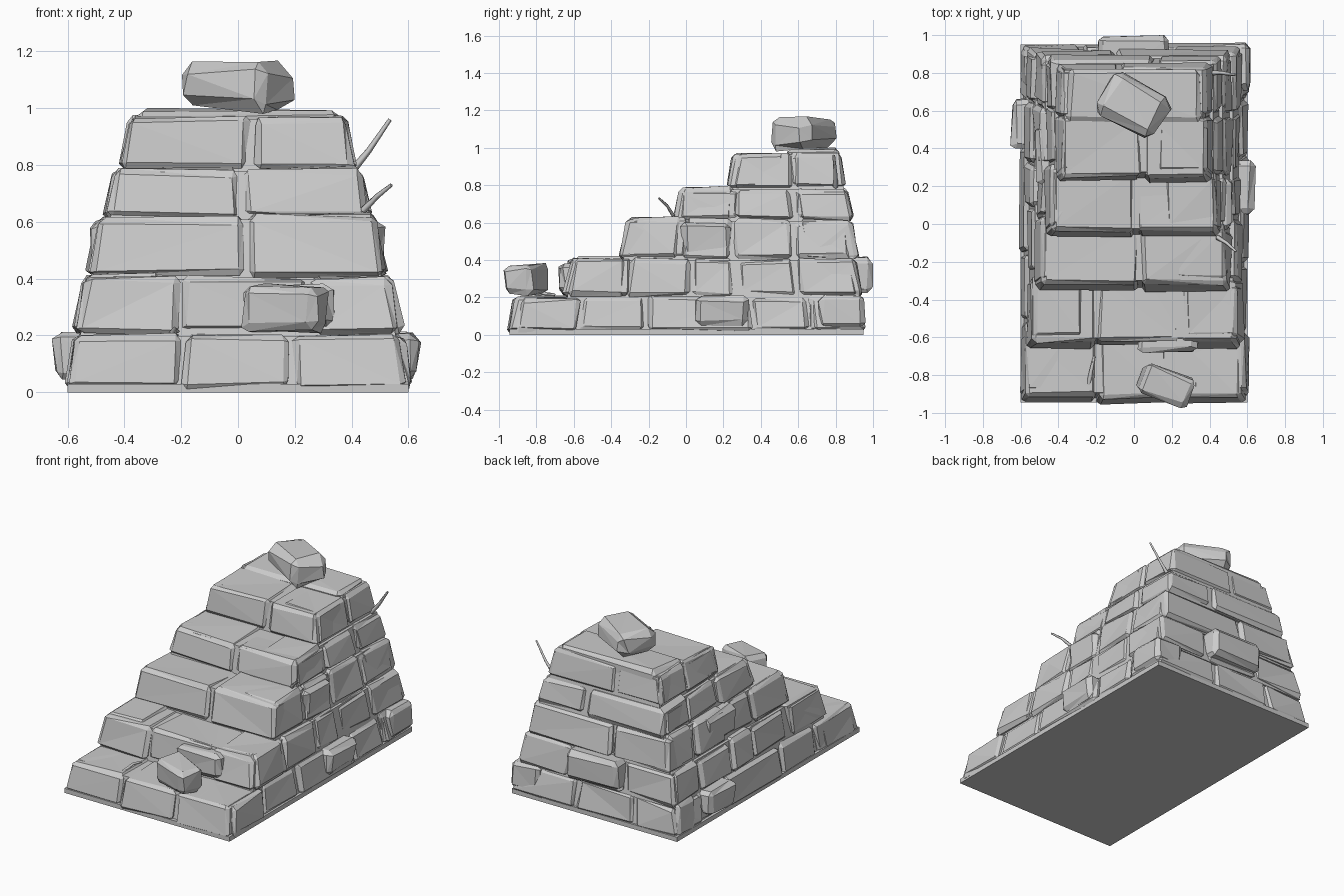
import bpy, bmesh, math, random
from mathutils import Vector, Matrix

random.seed(7)
cube = bpy.data.objects.get("Cube")
if cube:
    bpy.data.objects.remove(cube)

stone_mat = bpy.data.materials.new("grey_stone")
stone_mat.use_nodes = True
GREY = (0.6, 0.6, 0.6, 1)
stone_mat.diffuse_color = GREY
stone_mat.node_tree.nodes["Principled BSDF"].inputs["Base Color"].default_value = GREY


def block(name, lo, hi, bevel=0.02, rough=0.007, warp=None, turn=0):
    """Chipped, chamfered stone filling the box lo..hi."""
    lo, hi = Vector(lo), Vector(hi)
    mid, size = (lo + hi) / 2, hi - lo
    bm = bmesh.new()
    bmesh.ops.create_cube(bm, size=1)
    bmesh.ops.scale(bm, vec=size, verts=bm.verts)
    if bevel:
        for v in bm.verts:
            v.co -= Vector([math.copysign(random.uniform(0, rough * 2), c) for c in v.co])
        bmesh.ops.bevel(bm, geom=bm.edges[:], offset=bevel, segments=1, affect='EDGES')
        for v in bm.verts:
            v.co += Vector([random.uniform(-rough, rough) for _ in range(3)])
        bmesh.ops.triangulate(bm, faces=bm.faces[:])
    bm.transform(Matrix.Translation(mid) @ Matrix.Rotation(turn, 4, 'Z'))
    if warp:
        for v in bm.verts:
            v.co = warp(v.co)
    mesh = bpy.data.meshes.new(name)
    bm.to_mesh(mesh)
    bm.free()
    mesh.materials.append(stone_mat)
    obj = bpy.data.objects.new(name, mesh)
    bpy.context.collection.objects.link(obj)
    return obj


def spans(start, cuts, end):
    edges = [start, *cuts, end]
    return list(zip(edges, edges[1:]))


def course(name, z0, z1, half, front, back, front_cuts, side_cuts, back_cuts, lean=0.035):
    """One stepped layer: a solid core faced with stones that lean inwards."""
    depth, gap = 0.3, 0.003

    def warp(p):
        t = (p.z - z0) / (z1 - z0) * lean
        centre = (front + back) / 2
        return Vector((p.x * (1 - t / half),
                       centre + (p.y - centre) * (1 - 2 * t / (back - front)), p.z))

    def out():
        return random.uniform(-0.008, 0.012)

    inset = 0.025
    block(name + "_core", (-half + inset, front + inset, z0 - 0.005),
          (half - inset, back - inset, z1 - 0.012), bevel=0, warp=warp)
    # Front and back rows
    for a, b in spans(-half, front_cuts, half):
        block(name + "_front_stone", (a + gap, front - out(), z0),
              (b - gap, front + depth + 0.06, z1 + out() / 2), warp=warp)
    for a, b in spans(-half, back_cuts, half):
        block(name + "_back_stone", (a + gap, back - depth, z0),
              (b - gap, back + out(), z1 + out() / 2), warp=warp)
    # Left and right rows, with the joints staggered
    for side, shift in ((1, 0), (-1, 0.06)):
        cuts = [c + shift for c in side_cuts]
        for a, b in spans(front + 0.02, cuts, back - 0.02):
            x0, x1 = sorted((side * (half - depth), side * (half + out())))
            block(name + "_side_stone", (x0, a + gap, z0 + 0.002),
                  (x1, b - gap, z1 + out()), warp=warp)


course("bottom_course", 0.01, 0.21, 0.61, -0.95, 0.965,
       [-0.2, 0.19], [-0.58, -0.22, 0.36, 0.67], [-0.28, 0.15])
course("second_course", 0.2, 0.41, 0.58, -0.66, 0.945,
       [-0.21, 0.26], [-0.33, 0.03, 0.27, 0.6], [-0.2, 0.2])
course("third_course", 0.4, 0.62, 0.53, -0.36, 0.92,
       [0.03], [-0.03, 0.25, 0.58], [-0.1], 0.04)
course("fourth_course", 0.61, 0.79, 0.475, -0.08, 0.9,
       [0.01], [0.25, 0.58], [0.12], 0.035)
course("top_course", 0.78, 0.975, 0.425, 0.22, 0.87,
       [0.05], [0.54], [-0.08], 0.035)

# Ground slab closing the underside
block("base_slab", (-0.6, -0.945, 0), (0.6, 0.95, 0.03), bevel=0)

# Stones standing proud of the walls
for name, lo, hi in (
        ("left_proud_stone", (0.4, 0.05, 0.04), (0.645, 0.34, 0.215)),
        ("right_proud_stone", (-0.655, 0.39, 0.04), (-0.4, 0.67, 0.22)),
        ("back_proud_stone", (-0.2, 0.7, 0.22), (0.2, 0.998, 0.42)),
        ("front_proud_stone", (0.02, -0.685, 0.21), (0.34, -0.4, 0.385)),
        ("left_corner_stone", (0.4, 0.7, 0.03), (0.625, 0.955, 0.22)),
        ("left_wall_stone", (0.3, -0.03, 0.41), (0.525, 0.25, 0.61)),
        ("right_wall_stone", (-0.525, 0.2, 0.42), (-0.3, 0.52, 0.62)),
        ("top_rear_stone", (-0.36, 0.54, 0.8), (0.36, 0.83, 1.0))):
    block(name, lo, hi, bevel=0.025, rough=0.008)

# Loose blocks on the top and on the lowest step
block("top_boulder", (-0.19, 0.49, 0.975), (0.19, 0.76, 1.185),
      bevel=0.04, rough=0.015, turn=math.radians(-30))
block("fallen_block", (0.02, -0.95, 0.205), (0.315, -0.76, 0.385),
      bevel=0.025, rough=0.009, turn=math.radians(-19))


def twig(name, points, radius):
    """Thin tapering stem through the points."""
    curve = bpy.data.curves.new(name, 'CURVE')
    curve.dimensions = '3D'
    curve.bevel_depth = radius
    curve.bevel_resolution = 0
    curve.use_fill_caps = True
    line = curve.splines.new('POLY')
    line.points.add(len(points) - 1)
    for i, (point, co) in enumerate(zip(line.points, points)):
        point.co = (*co, 1)
        point.radius = 1 - 0.5 * i / (len(points) - 1)
    curve.materials.append(stone_mat)
    bpy.context.collection.objects.link(bpy.data.objects.new(name, curve))


twig("upper_twig", [(0.41, 0.8, 0.79), (0.46, 0.8, 0.85), (0.535, 0.79, 0.96)], 0.014)
twig("middle_twig", [(0.44, -0.07, 0.64), (0.49, -0.1, 0.69), (0.54, -0.145, 0.73)], 0.013)
twig("step_twig", [(-0.24, -0.85, 0.2), (-0.225, -0.77, 0.222), (-0.21, -0.7, 0.215)], 0.013)
